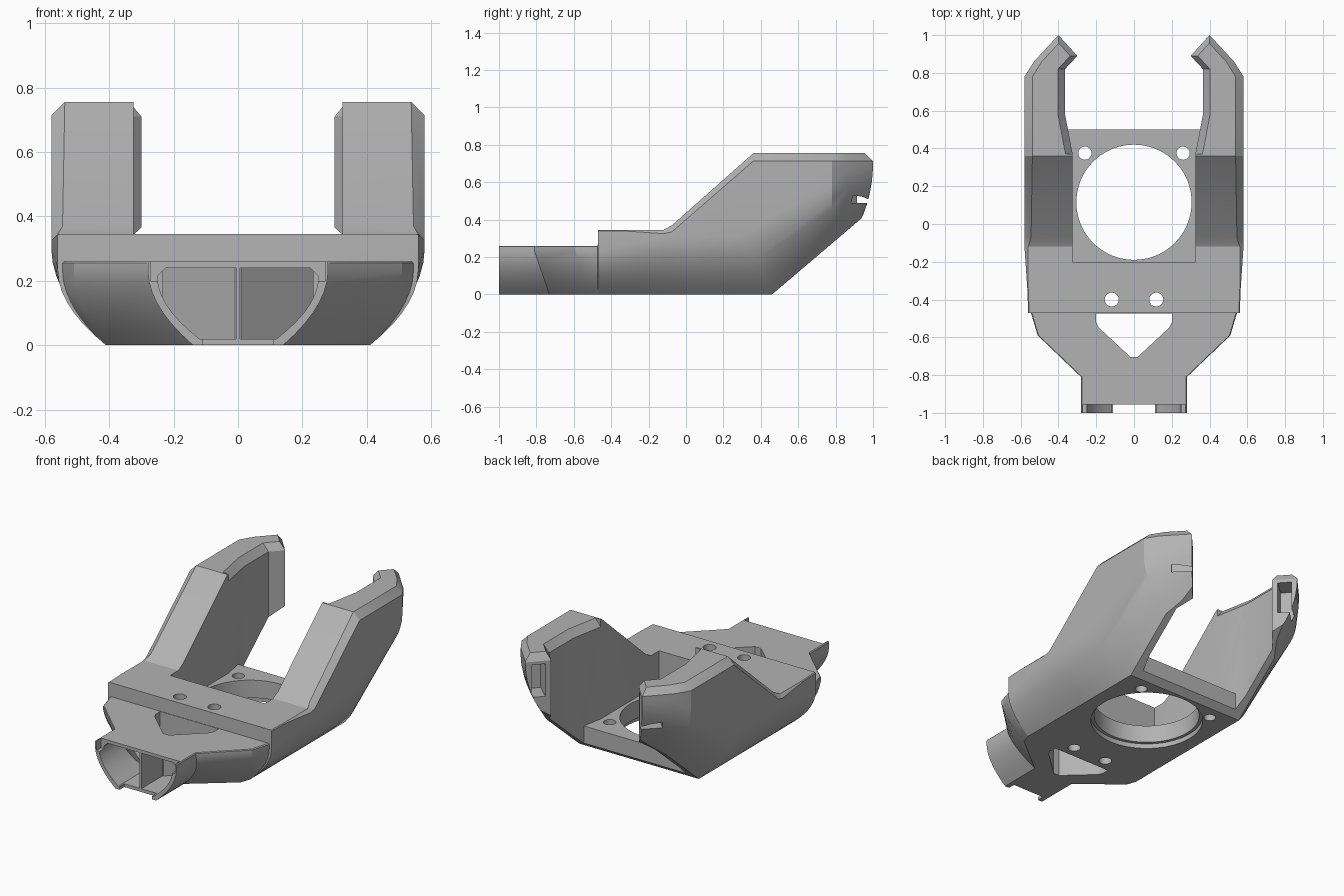
import bpy, bmesh, math
from mathutils import Vector

cube = bpy.data.objects.get("Cube")
if cube:
    bpy.data.objects.remove(cube, do_unlink=True)

grey = bpy.data.materials.new("plain_grey")
grey.use_nodes = True
colour = (0.45, 0.45, 0.45, 1)
grey.diffuse_color = colour
grey.node_tree.nodes["Principled BSDF"].inputs["Base Color"].default_value = colour


def make_object(name, bm):
    bmesh.ops.recalc_face_normals(bm, faces=bm.faces)
    mesh = bpy.data.meshes.new(name)
    bm.to_mesh(mesh)
    bm.free()
    mesh.materials.append(grey)
    obj = bpy.data.objects.new(name, mesh)
    bpy.context.collection.objects.link(obj)
    return obj


def bridge(name, rings):
    """Closed solid through a series of equal rings."""
    bm = bmesh.new()
    loops = [[bm.verts.new(p) for p in ring] for ring in rings]
    n = len(loops[0])
    for a, b in zip(loops, loops[1:]):
        for i in range(n):
            j = (i + 1) % n
            bm.faces.new((a[i], a[j], b[j], b[i]))
    bm.faces.new(loops[0])
    bm.faces.new(loops[-1])
    return make_object(name, bm)


def section(yb, ym, yt, w, b, zb, h, zt, c):
    """Bowl-sided cross-section: rounded flank, upright wall, top chamfer."""
    half = []
    steps = 7
    for i in range(steps + 1):
        g = i / steps
        half.append((b + (w - b) * (1 - (1 - g) ** 1.9), yb + (ym - yb) * g, zb + h * g))
    half += [(w, yt, zt - c), (w - c, yt, zt)]
    return half + [(-x, y, z) for x, y, z in reversed(half)]


def prism(name, points, z0, z1, spread=0):
    """Upright prism; spread pushes the top ring outward in x."""
    top = [(x + math.copysign(spread, x), y, z1) for x, y in points]
    return bridge(name, [[(x, y, z0) for x, y in points], top])


def mirrored(half):
    return half + [(-x, y) for x, y in reversed(half)]


def disc(cx, cy, r, n=32):
    return [(cx + r * math.cos(2 * math.pi * i / n), cy + r * math.sin(2 * math.pi * i / n))
            for i in range(n)]


def box(x, y0, y1):
    return [(x, y0), (x, y1), (-x, y1), (-x, y0)]


def cut(target, cutter):
    mod = target.modifiers.new("cut", "BOOLEAN")
    mod.operation = "DIFFERENCE"
    mod.solver = "EXACT"
    mod.object = cutter
    bpy.context.view_layer.objects.active = target
    bpy.ops.object.modifier_apply(modifier=mod.name)
    bpy.data.objects.remove(cutter, do_unlink=True)


# Outer shell: inlet, widening body, raised block, rising arms
duct = bridge("air_duct", [section(*s) for s in (
    (-1, -1, -1, .28, .14, 0, .23, .26, .005),
    (-.73, -.81, -.81, .28, .14, 0, .23, .26, .005),
    (-.53, -.59, -.59, .51, .39, 0, .23, .26, .005),
    (-.472, -.472, -.472, .545, .41, 0, .23, .26, .005),
    (-.47, -.47, -.47, .56, .41, 0, .23, .345, .005),
    (-.34, -.34, -.34, .565, .41, 0, .26, .345, .005),
    (-.1, -.12, -.12, .58, .41, 0, .3, .345, .02),
    (.05, -.03, -.075, .58, .41, 0, .3, .37, .035),
    (.46, .3, .36, .58, .41, 0, .32, .755, .042),
    (.78, .78, .78, .58, .41, .272, .32, .755, .042),
    (.86, .86, .86, .53, .36, .34, .32, .755, .042),
    (1, 1, 1, .4, .33, .46, .24, .755, .042),
)])

# Space between the arms, above the fan plate and behind it
arm_inside = [(.365, .58), (.365, .82), (.3, .89), (.4, 1), (.42, 1.1)]
cut(duct, prism("gap_cutter", mirrored([(.325, -.2), (.325, .37)] + arm_inside), .14, 1))
cut(duct, prism("rear_cutter", mirrored([(.35, .5)] + arm_inside), -.1, .2))
cut(duct, prism("chamfer_cutter", mirrored([(.325, .37)] + arm_inside), .71, .77, .05))

# Inlet cavity, split by a divider and the window walls
cavity = bridge("cavity_cutter", [section(*s) for s in (
    (-1.05, -1.05, -1.05, .25, .12, .02, .19, .24, .025),
    (-.73, -.8, -.8, .25, .12, .02, .19, .24, .025),
    (-.53, -.58, -.58, .47, .36, .02, .19, .24, .025),
    (-.36, -.36, -.36, .52, .38, .02, .19, .24, .025),
)])
cut(cavity, prism("window_wall", mirrored([(0.01, -.745), (.235, -.535), (.235, -.2)]), -.1, .5))
cut(cavity, prism("divider", box(.006, -1.2, -.6), -.1, .5))
cut(duct, cavity)

# Window through the body
window = [(.02, -.703), (.185, -.55), (.2, -.52), (.2, -.475)]
cut(duct, prism("window_cutter", mirrored(window), -.1, .5))

# Notches at the inlet mouth
cut(duct, prism("mouth_top_cutter", box(.27, -1.1, -.955), .2, .4))
cut(duct, prism("mouth_cutter", box(.11, -1.1, -.955), -.1, .4))

# Fan opening with its lower lip
cut(duct, prism("fan_cutter", disc(0, .115, .305, 72), -.1, .3))
cut(duct, prism("lip_cutter", disc(0, .115, .325, 72), -.1, .03))

# Screw holes and arm outlets, on both sides
for side in (-1, 1):
    cut(duct, prism("plate_screw_cutter", disc(side * .26, .375, .035), -.1, .3))
    cut(duct, prism("block_screw_cutter", disc(side * .118, -.4, .037), -.1, .5))
    centre = Vector((.35, .945))
    along = Vector((.1, .11)).normalized() * .04
    out = Vector((-.11, .1)).normalized()
    corners = (centre + along + out * .06, centre - along + out * .06,
               centre - along - out * .12, centre + along - out * .12)
    cut(duct, prism("outlet_cutter", [(side * p.x, p.y) for p in corners], .49, .69))

# Smooth flanks, crisp edges
bpy.ops.object.select_all(action="DESELECT")
duct.select_set(True)
bpy.context.view_layer.objects.active = duct
bpy.ops.object.shade_smooth_by_angle(angle=math.radians(28))
